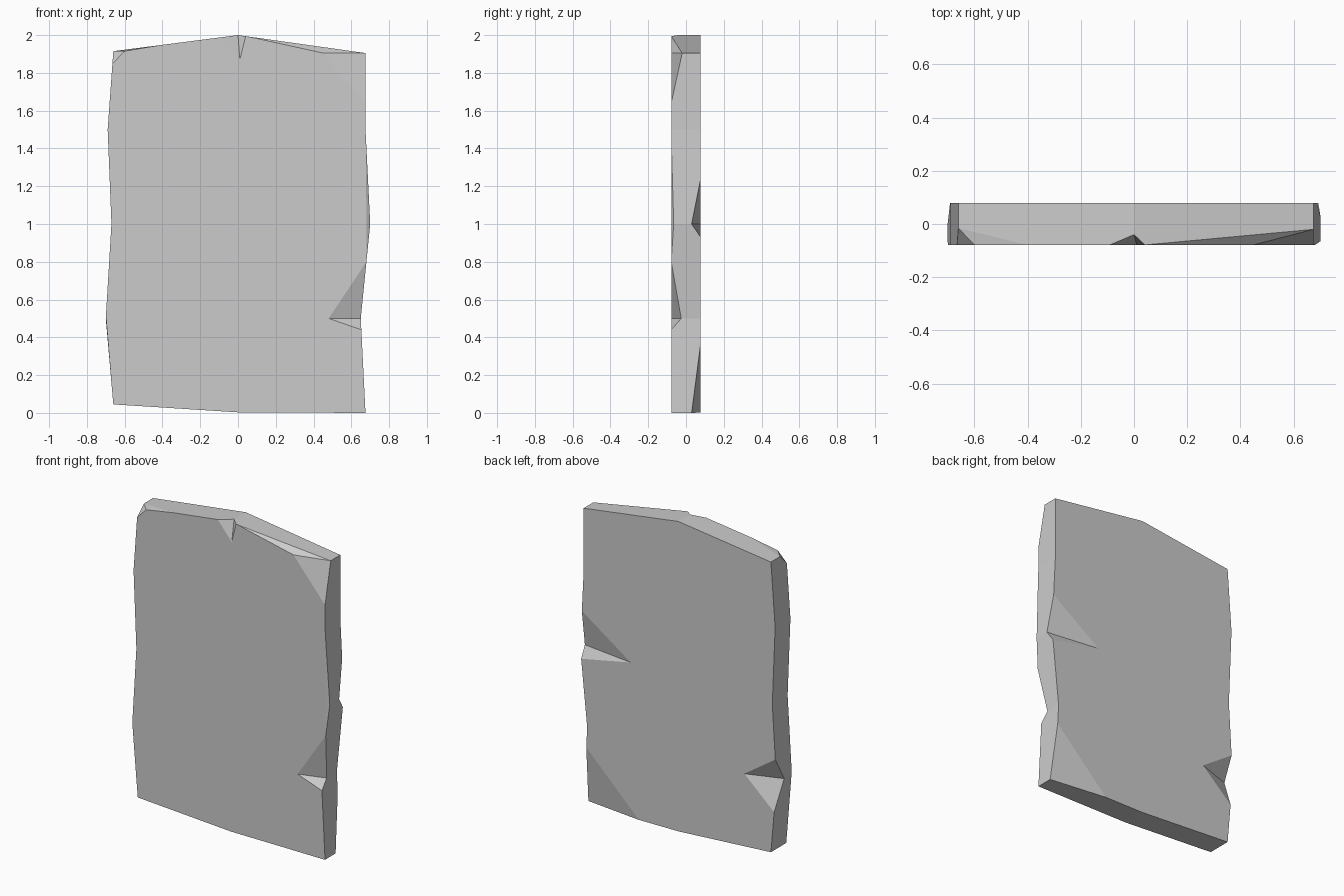
import bpy
import bmesh
from mathutils import Vector

cube = bpy.data.objects.get("Cube")
if cube:
    bpy.data.objects.remove(cube, do_unlink=True)

HALF = 0.078  # half thickness of the slab

# Outline corners (x, z), counter-clockwise seen from the front
OUTLINE = {
    "bottom_left": (-0.66, 0.045), "bottom_mid": (0, 0.003), "bottom_right": (0.675, 0),
    "right_low": (0.65, 0.5), "right_mid": (0.70, 1.0), "right_high": (0.675, 1.5),
    "top_right": (0.675, 1.905), "top_mid": (0, 2.0), "top_left": (-0.66, 1.915),
    "left_high": (-0.69, 1.5), "left_mid": (-0.67, 1.0), "left_low": (-0.70, 0.5),
}
NAMES = list(OUTLINE)

# Chips: corner -> (rim y, start on edge before, end on edge after, point on the face)
FRONT_CHIPS = {
    "right_low": (-0.025, 0.88, 0.6, (0.48, 0.5)),
    "right_mid": (-0.065, 0.61, 0.9, None),
    "top_right": (-0.02, 0.35, 0.93, (0.45, 1.905)),
    "top_mid": (-0.04, 0.94, 0.136, (0.01, 1.87)),
    "top_left": (-0.015, 0.61, 0.16, (-0.6, 1.915)),
    "left_low": (-0.06, 0.97, 0.8, None),
}
BACK_CHIPS = {
    "bottom_right": (0.03, 0.42, 0.74, None),
    "right_mid": (0.03, 0.86, 0.48, (0.34, 1.0)),
    "left_low": (0.0, 0.7, 0.42, (-0.47, 0.5)),
}


def point(xz, y):
    return Vector((xz[0], y, xz[1]))


def chipped_side(y, chips):
    """Return the face loop, chip facets and rim points per outline edge."""
    face, facets, rim = [], [], []
    count = len(NAMES)
    corners = [point(OUTLINE[n], y) for n in NAMES]
    before, after = {}, {}
    for i, name in enumerate(NAMES):
        if name not in chips:
            face.append(corners[i])
            continue
        rim_y, t_in, t_out, inner = chips[name]
        a = corners[i - 1].lerp(corners[i], t_in)
        b = corners[i].lerp(corners[(i + 1) % count], t_out)
        r = point(OUTLINE[name], rim_y)
        before[i], after[i], corners[i] = a, b, corners[i].copy()
        if inner:
            c = point(inner, y)
            face += [a, c, b]
            facets += [(a, r, c), (r, b, c)]
        else:
            face += [a, b]
            facets.append((a, r, b))
    for i, name in enumerate(NAMES):
        j = (i + 1) % count
        ends = [point(OUTLINE[NAMES[k]], chips[NAMES[k]][0]) if NAMES[k] in chips
                else corners[k] for k in (i, j)]
        middle = [p for p in (after.get(i), before.get(j)) if p is not None]
        rim.append([ends[0], *middle, ends[1]])
    return face, facets, rim


# Front and back sides, then one rim face for each outline edge
front_face, front_facets, front_rim = chipped_side(-HALF, FRONT_CHIPS)
back_face, back_facets, back_rim = chipped_side(HALF, BACK_CHIPS)
polygons = [front_face, back_face[::-1], *front_facets, *back_facets]
polygons += [f[::-1] + b for f, b in zip(front_rim, back_rim)]

bm = bmesh.new()
for polygon in polygons:
    bm.faces.new([bm.verts.new(p) for p in polygon])
bmesh.ops.remove_doubles(bm, verts=bm.verts, dist=0.0005)
bmesh.ops.recalc_face_normals(bm, faces=bm.faces)
mesh = bpy.data.meshes.new("stone_slab")
bm.to_mesh(mesh)
bm.free()

# Plain grey stone
stone = bpy.data.materials.new("grey_stone")
stone.use_nodes = True
grey = (0.6, 0.6, 0.6, 1)
stone.diffuse_color = grey
for node in stone.node_tree.nodes:
    if node.type == "BSDF_PRINCIPLED":
        node.inputs["Base Color"].default_value = grey
mesh.materials.append(stone)

slab = bpy.data.objects.new("stone_slab", mesh)
bpy.context.collection.objects.link(slab)
